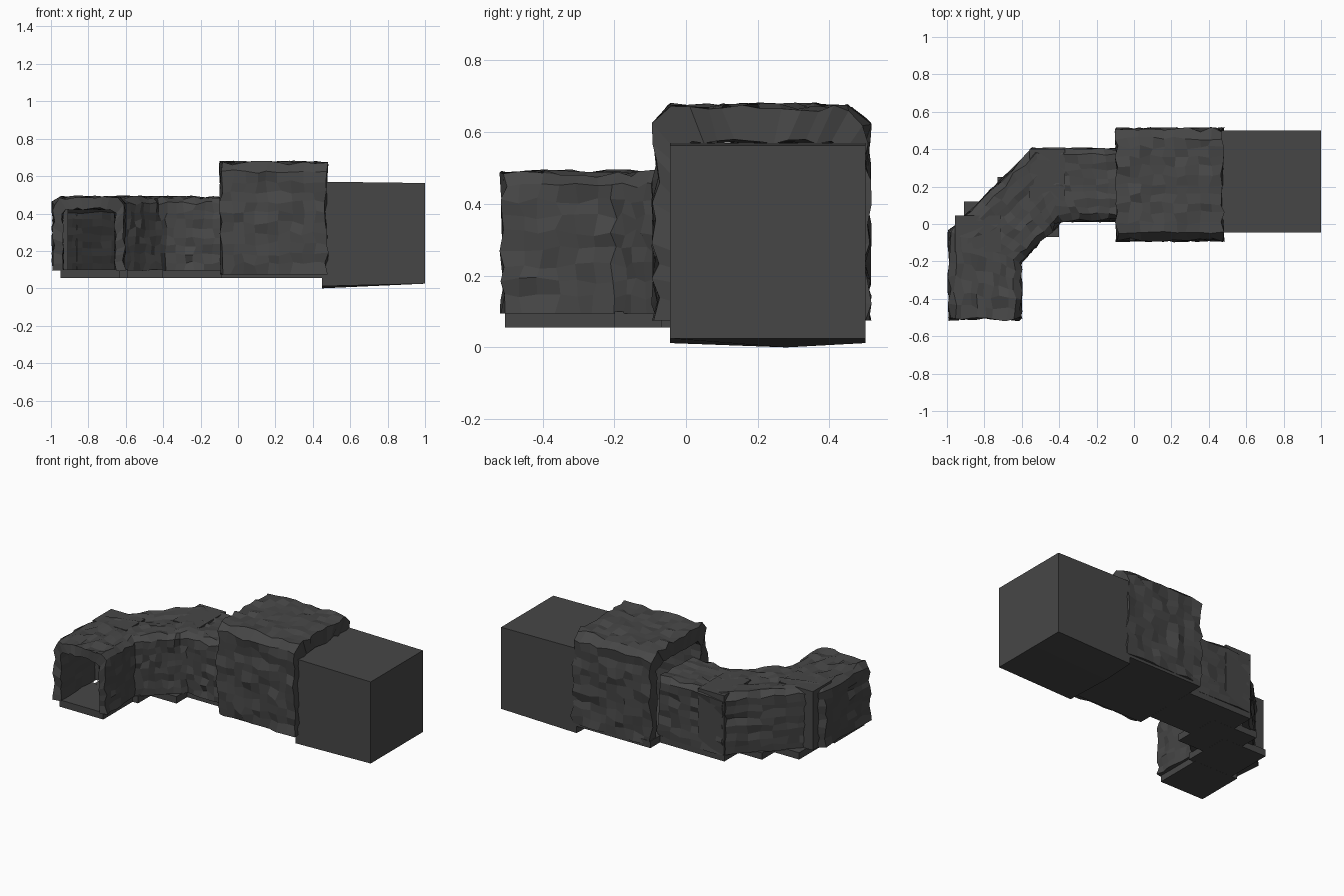
import bpy, bmesh, random
from mathutils import Vector

if "Cube" in bpy.data.objects:
    bpy.data.objects.remove(bpy.data.objects["Cube"])
random.seed(4)


def material(name, v):
    m = bpy.data.materials.new(name)
    m.diffuse_color = (v, v, v, 1)
    m.use_nodes = True
    m.node_tree.nodes["Principled BSDF"].inputs["Base Color"].default_value = m.diffuse_color
    return m


ROCK = material("dark rock", 0.062)


def finish(bm, name):
    bmesh.ops.recalc_face_normals(bm, faces=bm.faces)
    me = bpy.data.meshes.new(name)
    bm.to_mesh(me)
    bm.free()
    me.materials.append(ROCK)
    ob = bpy.data.objects.new(name, me)
    bpy.context.collection.objects.link(ob)
    return ob


def box(name, x0, x1, y0, y1, z0, z1):
    bm = bmesh.new()
    bmesh.ops.create_cube(bm, size=1)
    for v in bm.verts:
        v.co = Vector(((x0 + x1) / 2 + v.co.x * (x1 - x0),
                       (y0 + y1) / 2 + v.co.y * (y1 - y0),
                       (z0 + z1) / 2 + v.co.z * (z1 - z0)))
    return finish(bm, name)


def arch(hw, z0, z1, c, n):
    """Arch section: leg, chamfered shoulder, roof, shoulder, leg."""
    key = [(-hw, z0), (-hw, z1 - c), (-hw + c, z1), (hw - c, z1), (hw, z1 - c), (hw, z0)]
    pts = []
    for (a, b), k in zip(zip(key, key[1:]), (n, 1, n, 1, n)):
        pts += [(a[0] + (b[0] - a[0]) * i / k, a[1] + (b[1] - a[1]) * i / k) for i in range(k)]
    return pts + [key[-1]]


def rock_arch(name, path, outer, inner, cell, rough):
    """Sweep a thick rough arch along a mitred ground path."""
    section = outer + inner[::-1]
    path = [Vector(p) for p in path]
    rings = []
    for i, p in enumerate(path):
        d0 = (p - path[i - 1]).normalized() if i else (path[1] - p).normalized()
        d1 = (path[i + 1] - p).normalized() if i + 1 < len(path) else d0
        t = (d0 + d1).normalized()
        side = Vector((t.y, -t.x)) / t.dot(d0)
        rings.append([Vector((p.x + side.x * u, p.y + side.y * u, z)) for u, z in section])
    rows = []
    for k, (a, b) in enumerate(zip(rings, rings[1:])):
        steps = max(2, round((path[k + 1] - path[k]).length / cell))
        rows += [[p.lerp(q, s / steps) for p, q in zip(a, b)] for s in range(steps)]
    rows.append(rings[-1])
    bm = bmesh.new()
    m, half = len(section), len(outer)
    grid = []
    for row in rows:
        line = []
        for j, p in enumerate(row):
            r = rough if j < half else rough * 0.6
            foot = j in (0, half - 1, half, m - 1)
            line.append(bm.verts.new(p + Vector((random.uniform(-r, r), random.uniform(-r, r),
                                                 0 if foot else random.uniform(-r, r)))))
        grid.append(line)
    for a, b in zip(grid, grid[1:]):
        for j in range(m):
            k = (j + 1) % m
            bm.faces.new((a[j], a[k], b[k], b[j]))
    for row in (grid[0], grid[-1]):          # rims at both open ends
        for j in range(half - 1):
            bm.faces.new((row[j], row[j + 1], row[m - 2 - j], row[m - 1 - j]))
    return finish(bm, name)


# Rough winding tunnel
rock_arch("tunnel_walls", [(-0.797, -0.51), (-0.797, -0.122), (-0.465, 0.21), (-0.08, 0.21)],
          arch(0.19, 0.095, 0.485, 0.03, 8), arch(0.14, 0.095, 0.425, 0.02, 8), 0.06, 0.011)

# Larger rough chamber
rock_arch("chamber_walls", [(-0.092, 0.21), (0.472, 0.21)],
          arch(0.295, 0.075, 0.67, 0.045, 10), arch(0.225, 0.075, 0.575, 0.03, 10), 0.06, 0.013)

# Smooth patches covering the outside of the two bends
box("bend_roof_patch_front", -0.955, -0.71, -0.15, 0.045, 0.45, 0.487)
box("bend_wall_patch_front", -0.957, -0.91, -0.15, 0.045, 0.1, 0.487)
box("bend_end_patch_front", -0.957, -0.86, 0.01, 0.045, 0.1, 0.487)
box("bend_roof_patch_back", -0.56, -0.37, 0.12, 0.4, 0.45, 0.49)
box("bend_wall_patch_back", -0.56, -0.37, 0.365, 0.402, 0.1, 0.49)

# Stepped floor slabs
for i, (x0, x1, y0, y1) in enumerate([
        (-0.95, -0.63, -0.505, -0.19), (-0.91, -0.59, -0.2, 0.12),
        (-0.73, -0.4, -0.07, 0.25), (-0.56, -0.09, 0.04, 0.4),
        (-0.09, 0.46, -0.045, 0.5)]):
    box(f"floor_slab_{i + 1}", x0, x1, y0, y1, 0.055 + 0.0004 * i, 0.1 + 0.0004 * i)

# Plain end block with a slightly sagging inner bottom edge
bm = bmesh.new()
section = [(-0.045, 0.57), (0.5, 0.57), (0.5, 0.012), (0.28, 0.0), (-0.045, 0.012)]
near = [bm.verts.new((0.45, y, z)) for y, z in section]
far = [bm.verts.new((1.0, y, 0.563 if z > 0.3 else 0.025)) for y, z in section]
for j in range(5):
    k = (j + 1) % 5
    bm.faces.new((near[j], near[k], far[k], far[j]))
bm.faces.new(near)
bm.faces.new(far)
finish(bm, "end_block")
